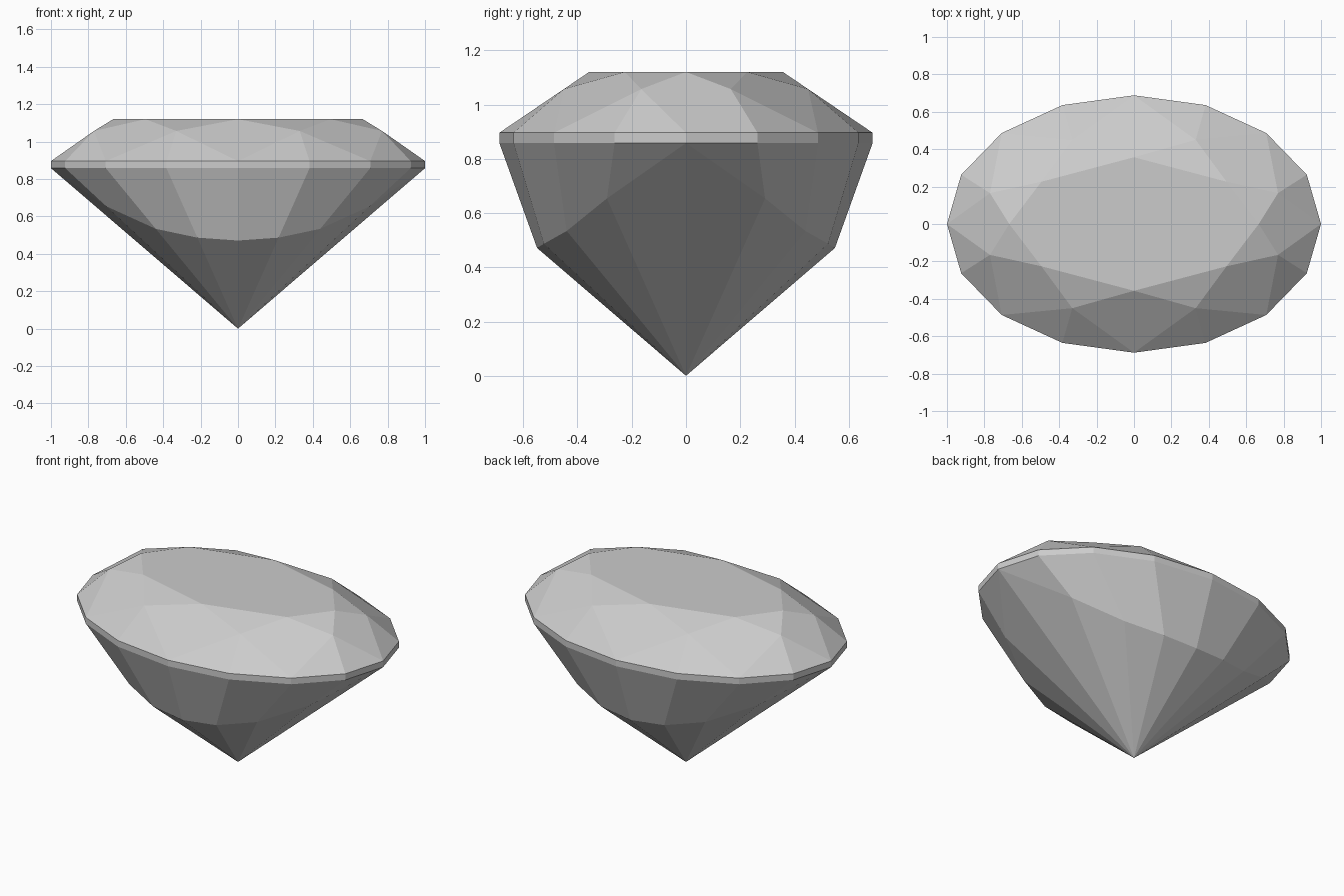
import bpy, bmesh, math

cube = bpy.data.objects.get("Cube")
if cube:
    bpy.data.objects.remove(cube, do_unlink=True)

GREY = (0.6, 0.6, 0.6, 1)
stone = bpy.data.materials.new("pale grey stone")
stone.use_nodes = True
stone.diffuse_color = GREY
stone.node_tree.nodes["Principled BSDF"].inputs["Base Color"].default_value = GREY

SIDES = 16
WIDTH, DEPTH = 1.0, 0.688
GIRDLE_LOW, GIRDLE_TOP, TABLE_Z, STAR_Z = 0.858, 0.896, 1.12, 1.057


def rim_point(i, z):
    a = math.tau * i / SIDES
    return (WIDTH * math.cos(a), DEPTH * math.sin(a), z)


def mirrored(quarter, i, step=1):
    """Point i of a ring whose first quarter is given, from +x round to +y."""
    n = (len(quarter) - 1) * 4
    i = (i // step) % n
    k = min(i % (n // 2), n // 2 - i % (n // 2))
    x, y, z = quarter[k]
    sx = -1 if n // 4 < i < 3 * n // 4 or i == n // 2 else 1
    return (sx * x, -y if i > n // 2 else y, z)


def build(name, faces):
    bm = bmesh.new()
    for points in faces:
        bm.faces.new([bm.verts.new(p) for p in points])
    bmesh.ops.remove_doubles(bm, verts=bm.verts, dist=0.0001)
    bmesh.ops.recalc_face_normals(bm, faces=bm.faces)
    # Open shells: make sure every facet looks away from the stone's middle
    for f in bm.faces:
        c = f.calc_center_median()
        c.z -= (GIRDLE_LOW + GIRDLE_TOP) / 2 - 0.1
        if f.normal.dot(c) < 0:
            f.normal_flip()
    mesh = bpy.data.meshes.new(name)
    bm.to_mesh(mesh)
    bm.free()
    mesh.materials.append(stone)
    bpy.context.collection.objects.link(bpy.data.objects.new(name, mesh))


# Crown: table, star triangles, kites and upper girdle triangles
table_quarter = [(0.667, 0, TABLE_Z), (0.495, 0.226, TABLE_Z), (0, 0.357, TABLE_Z)]


def table(i):
    return mirrored(table_quarter, i, 2)


def star(i):
    # Odd ring positions only: end points and side points, mirrored
    a = math.tau * i / SIDES
    x, y = (0.77, 0.165) if abs(math.cos(a)) > 0.7 else (0.33, 0.45)
    return (math.copysign(x, math.cos(a)), math.copysign(y, math.sin(a)), STAR_Z)


crown = [[table(i) for i in range(0, SIDES, 2)]]
for i in range(0, SIDES, 2):
    crown.append([table(i), star(i - 1), rim_point(i, GIRDLE_TOP), star(i + 1)])
    crown.append([table(i), star(i + 1), table(i + 2)])
    for j in (i, i + 1):
        crown.append([star(i + 1), rim_point(j, GIRDLE_TOP), rim_point(j + 1, GIRDLE_TOP)])
build("crown", crown)

# Girdle: narrow upright band
build("girdle", [[rim_point(i, GIRDLE_LOW), rim_point(i + 1, GIRDLE_LOW),
                  rim_point(i + 1, GIRDLE_TOP), rim_point(i, GIRDLE_TOP)]
                 for i in range(SIDES)])

# Pavilion: round cone to the point, cut by steep facets under the girdle
cone_scale = [1, 0.762, 0.622, 0.567, 0.549]
break_quarter = [(s * math.cos(math.tau * k / SIDES), s * math.sin(math.tau * k / SIDES),
                  s * GIRDLE_LOW) for k, s in enumerate(cone_scale)]
pavilion = []
for i in range(SIDES):
    a, b = mirrored(break_quarter, i), mirrored(break_quarter, i + 1)
    pavilion.append([(0, 0, 0), a, b])
    ring = [a, rim_point(i, GIRDLE_LOW), rim_point(i + 1, GIRDLE_LOW), b]
    if i % 8 == 0:
        ring.pop(0)      # the end facets rise to the girdle itself
    elif i % 8 == 7:
        ring.pop()
    pavilion.append(ring)
build("pavilion", pavilion)
